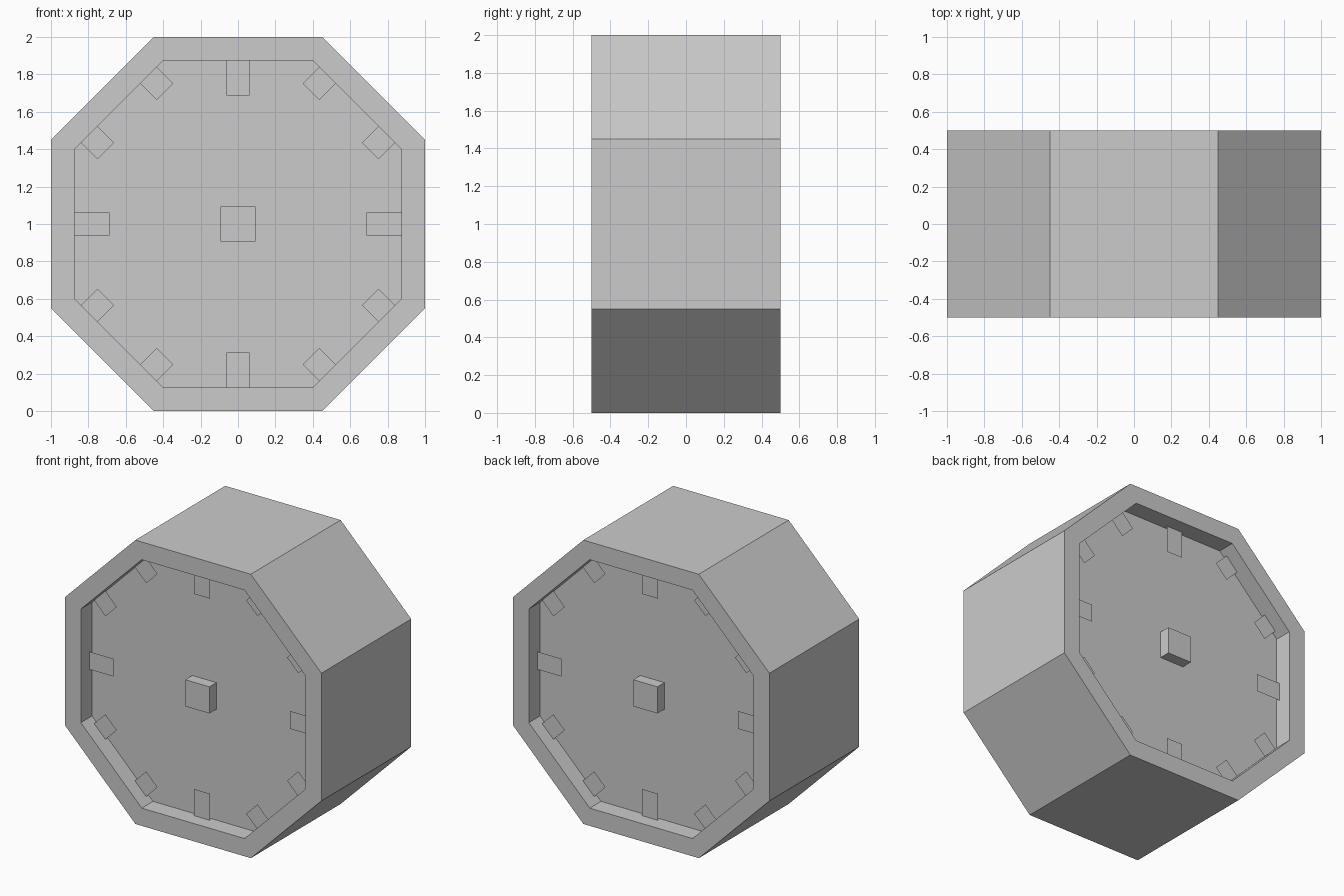
import bpy, bmesh
from math import radians
from mathutils import Matrix, Vector

if "Cube" in bpy.data.objects:
    bpy.data.objects.remove(bpy.data.objects["Cube"])


def make_object(name, bm):
    mesh = bpy.data.meshes.new(name)
    bm.to_mesh(mesh)
    bm.free()
    obj = bpy.data.objects.new(name, mesh)
    bpy.context.collection.objects.link(obj)
    return obj


def octagon(bm, r, c, y):
    """Octagon ring centred on z = 1: half width r, half flat side c."""
    pts = [(c, r), (r, c), (r, -c), (c, -r), (-c, -r), (-r, -c), (-r, c), (-c, r)]
    return [bm.verts.new((x, y, 1 + z)) for x, z in pts]


# Octagonal case with a recessed dial on the front and back
bm = bmesh.new()
rings = [octagon(bm, *p) for p in (
    (0.875, 0.40, -0.375), (0.875, 0.40, -0.5), (1, 0.45, -0.5),
    (1, 0.45, 0.5), (0.875, 0.40, 0.5), (0.875, 0.40, 0.375))]
for a, b in zip(rings, rings[1:]):
    for i in range(8):
        j = (i + 1) % 8
        bm.faces.new((a[i], a[j], b[j], b[i]))
bm.faces.new(rings[0])
bm.faces.new(rings[-1])
bmesh.ops.recalc_face_normals(bm, faces=bm.faces)
make_object("clock_case", bm)


def hour_marks(name, turn):
    """Twelve thin flat marks floating just above the dial."""
    bm = bmesh.new()
    for hour in range(12):
        if hour % 3 == 0:      # long marks touch the flat walls
            angle, centre, length = hour * 30, Vector((0, 0, 0.781)), 0.1875
            centre = Matrix.Rotation(radians(angle), 3, 'Y') @ centre
        else:                  # square marks lie along the diagonal walls
            angle, length = 45 + 90 * (hour // 3), 0.125
            centre = Matrix.Rotation(radians(hour * 30), 3, 'Y') @ Vector((0, 0, 0.868))
        rot = Matrix.Rotation(radians(angle), 3, 'Y')
        w, h = 0.0625, length / 2
        corners = [(-w, -h), (w, -h), (w, h), (-w, h)]
        verts = []
        for x, z in corners:
            p = rot @ Vector((x, 0, z)) + centre + Vector((0, -0.402, 1))
            verts.append(bm.verts.new(Matrix.Rotation(turn, 3, 'Z') @ p))
        bm.faces.new(verts)
    make_object(name, bm)


# Hour marks on both dials
hour_marks("front_hour_marks", 0)
hour_marks("back_hour_marks", radians(180))

# Square hub in the middle of each dial
for name, side in (("front_hub", -1), ("back_hub", 1)):
    bm = bmesh.new()
    bmesh.ops.create_cube(bm, size=1)
    bmesh.ops.scale(bm, vec=(0.1875, 0.083, 0.1875), verts=bm.verts)
    bmesh.ops.translate(bm, vec=(0, side * 0.4115, 1), verts=bm.verts)
    make_object(name, bm)
